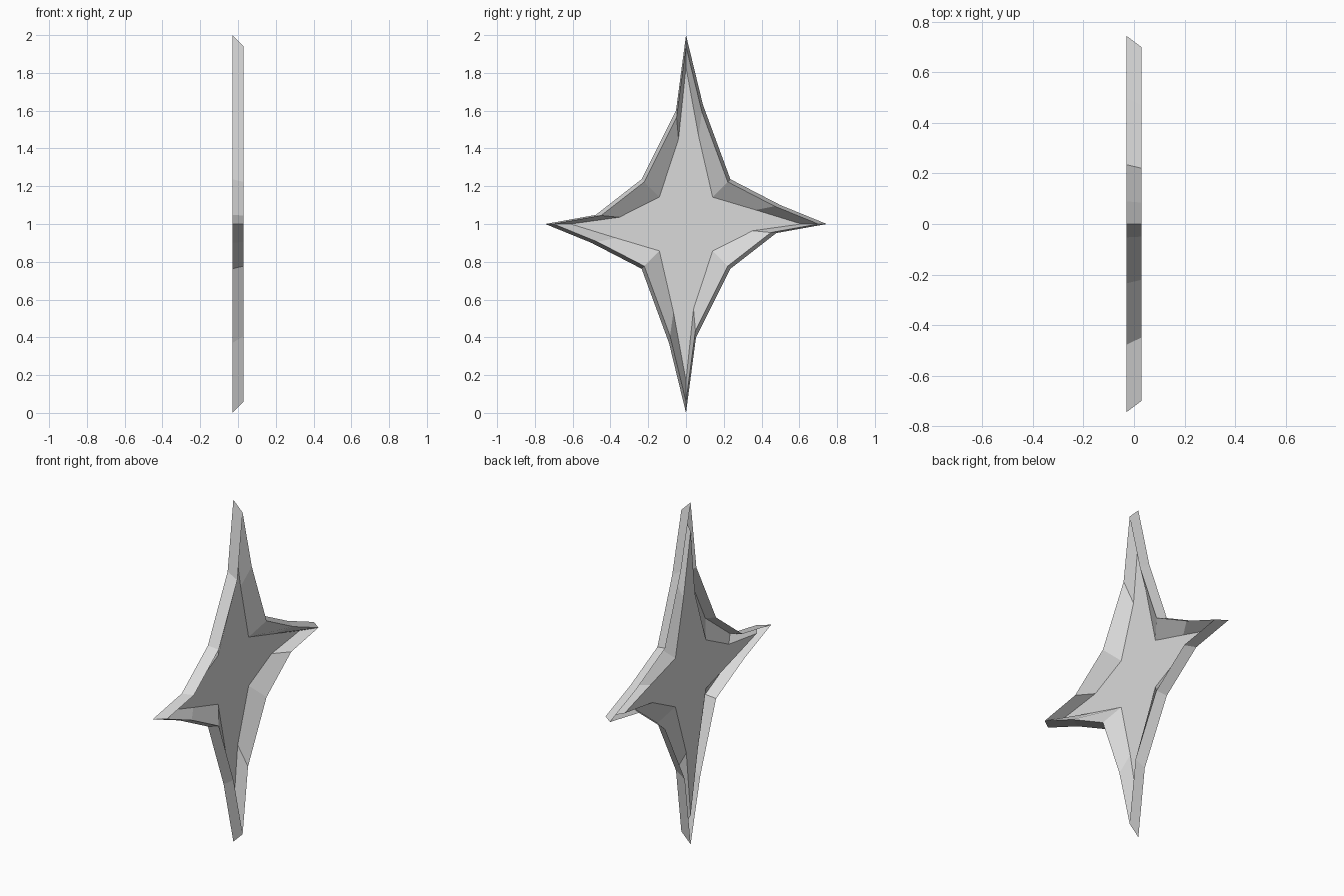
import bpy
import bmesh

cube = bpy.data.objects.get("Cube")
if cube:
    bpy.data.objects.remove(cube, do_unlink=True)

HALF = 0.03        # half thickness along x
CENTRE_Z = 1.0
CREST = 0.94       # scale of the raised crest against the outer edge

# Half of the outline (y, z from the centre, plus the scale of the sunken floor there),
# counter-clockwise from the +y tip
half = [
    (0.745, 0.0, 0.82),     # side tip
    (0.50, 0.10, 0.74),     # blade shoulder
    (0.235, 0.237, 0.60),   # notch
    (0.09, 0.63, 0.74),     # blade shoulder
    (0.0, 1.0, 0.83),       # top tip
    (-0.053, 0.60, 0.75),   # blade shoulder
    (-0.235, 0.237, 0.60),  # notch
    (-0.478, 0.048, 0.74),  # blade shoulder
]
# The other half is the same outline turned by 180 degrees
outline = half + [(-y, -z, s) for y, z, s in half]

# Light grey metal
metal = bpy.data.materials.new("light_grey_metal")
metal.use_nodes = True
colour = (0.7, 0.7, 0.7, 1.0)
metal.diffuse_color = colour
metal.node_tree.nodes["Principled BSDF"].inputs["Base Color"].default_value = colour

bm = bmesh.new()


def ring(x, scale_of):
    """Add one loop of vertices, each scaled towards the centre."""
    return [bm.verts.new((x, y * scale_of(s), CENTRE_Z + z * scale_of(s)))
            for y, z, s in outline]


def bridge(a, b):
    """Join two loops with a band of quads."""
    n = len(a)
    for i in range(n):
        j = (i + 1) % n
        bm.faces.new((a[i], a[j], b[j], b[i]))


outer = ring(-HALF, lambda s: 1.0)
crest = ring(HALF, lambda s: CREST)
floor = ring(-HALF, lambda s: s)
bridge(outer, crest)    # outer rim
bridge(crest, floor)    # slope down into the dish
bm.faces.new(floor)     # flat star floor

mesh = bpy.data.meshes.new("throwing_star")
bm.to_mesh(mesh)
bm.free()
mesh.materials.append(metal)
star = bpy.data.objects.new("throwing_star", mesh)
bpy.context.collection.objects.link(star)
